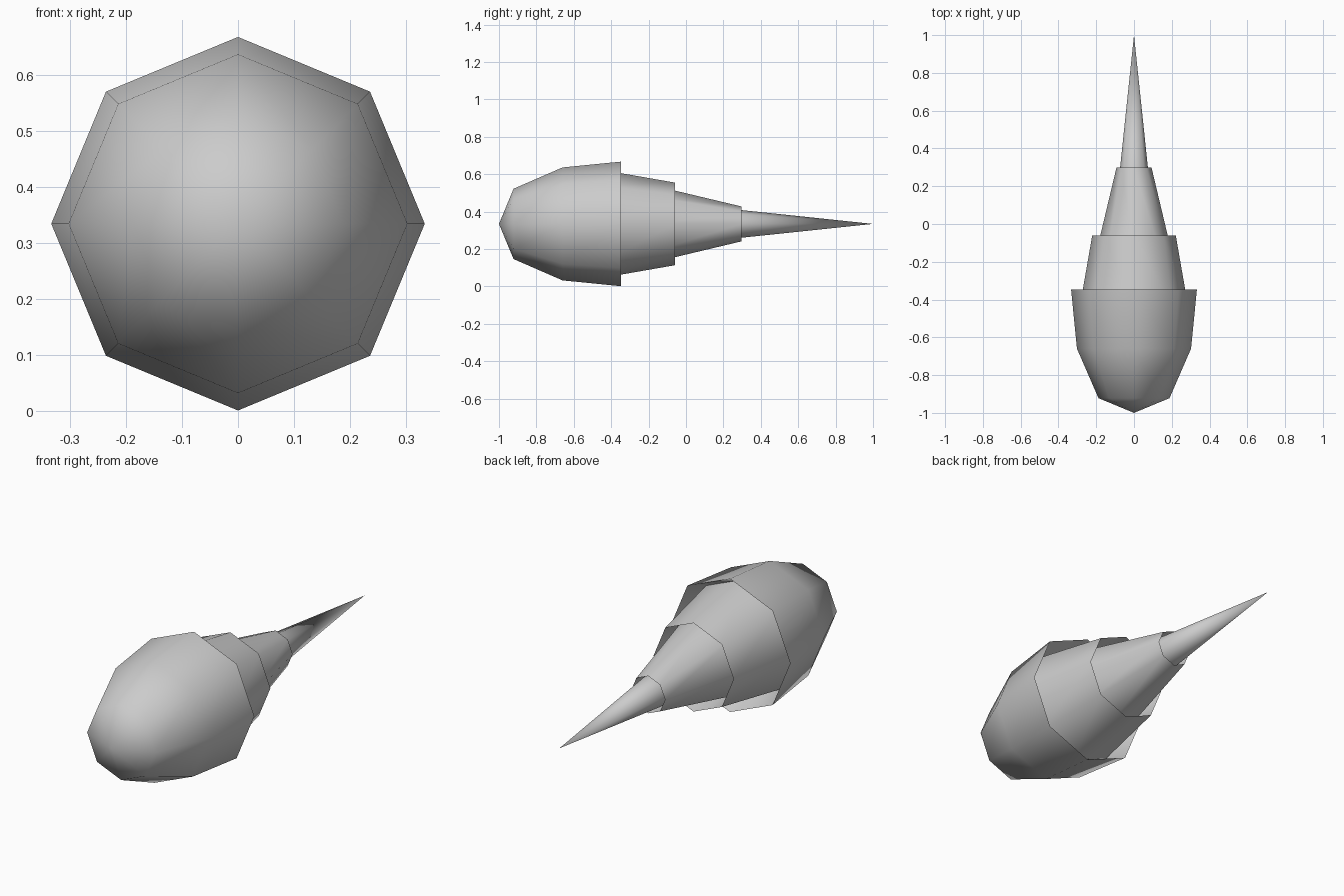
import bpy, bmesh, math

if "Cube" in bpy.data.objects:
    bpy.data.objects.remove(bpy.data.objects["Cube"])

SIDES = 8
AXIS_Z = 0.334

# Side profile (y, radius): rounded nose, then three nested collars whose
# rims fold inward before the next, slimmer section begins, then the spike
PROFILE = [
    (-1.0, 0.0), (-0.922, 0.188), (-0.66, 0.302), (-0.347, 0.333),
    (-0.45, 0.289), (-0.06, 0.221),
    (-0.16, 0.202), (0.298, 0.093),
    (0.20, 0.084), (1.0, 0.0),
]


def lathe(name, profile):
    """Spin a profile around the y axis as an eight-sided body."""
    bm = bmesh.new()
    rings = []
    for y, r in profile:
        if r == 0:
            rings.append([bm.verts.new((0, y, AXIS_Z))])
        else:
            rings.append([bm.verts.new((r * math.cos(2 * math.pi * i / SIDES), y,
                                        AXIS_Z + r * math.sin(2 * math.pi * i / SIDES)))
                          for i in range(SIDES)])
    for a, b in zip(rings, rings[1:]):
        for i in range(SIDES):
            j = (i + 1) % SIDES
            if len(a) == 1:
                bm.faces.new((a[0], b[i], b[j]))
            elif len(b) == 1:
                bm.faces.new((a[i], a[j], b[0]))
            else:
                bm.faces.new((a[i], a[j], b[j], b[i]))
    bmesh.ops.recalc_face_normals(bm, faces=bm.faces[:])
    mesh = bpy.data.meshes.new(name)
    bm.to_mesh(mesh)
    bm.free()
    obj = bpy.data.objects.new(name, mesh)
    bpy.context.collection.objects.link(obj)
    return obj


# Whole body, smooth except at the folded rims
body = lathe("segmented_spike_body", PROFILE)
bpy.context.view_layer.objects.active = body
body.select_set(True)
bpy.ops.object.shade_smooth_by_angle(angle=math.radians(60))
